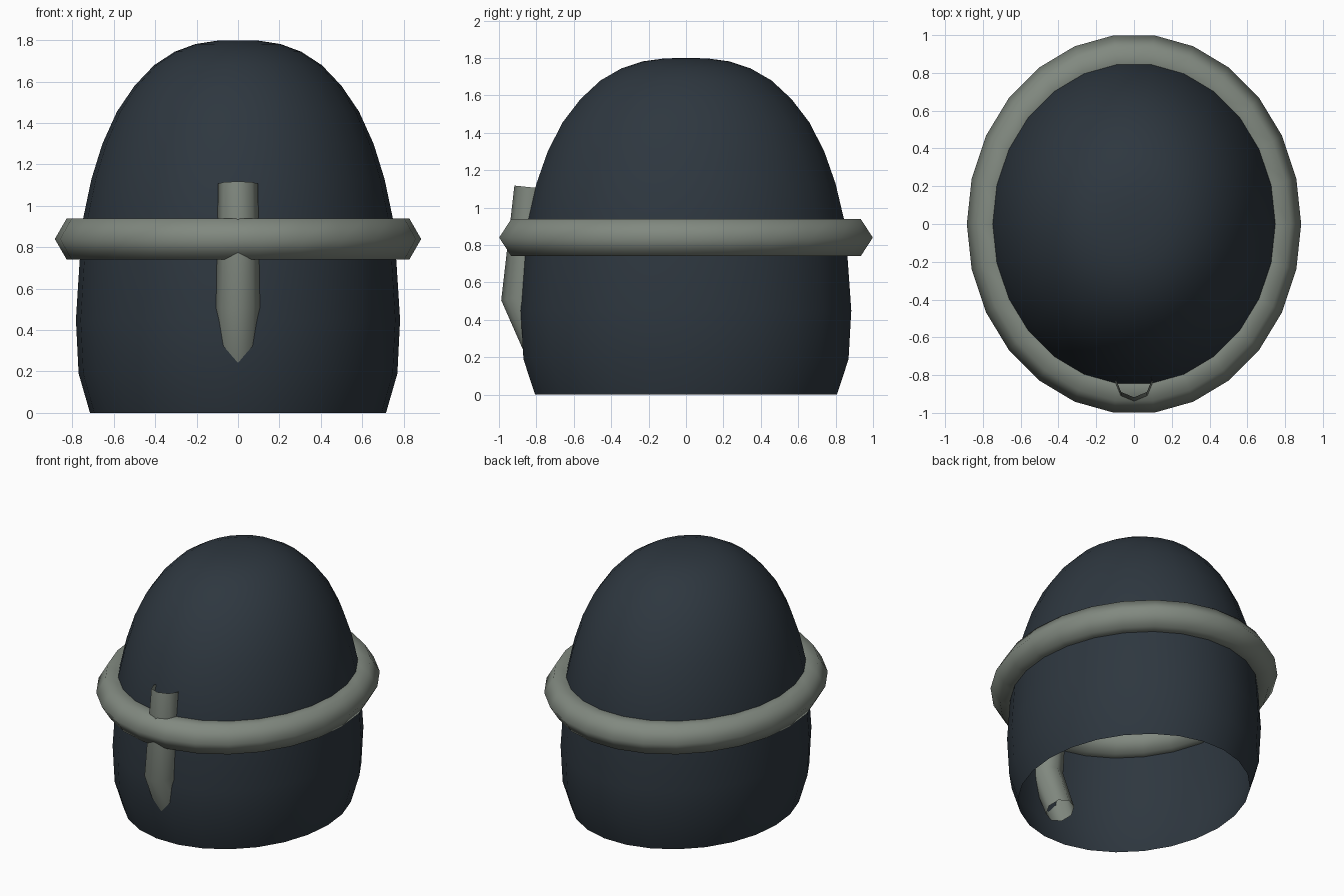
import bpy, math
from mathutils import Vector

if "Cube" in bpy.data.objects:
    bpy.data.objects.remove(bpy.data.objects["Cube"])

SIDES = 26          # segments around the helmet
RATIO = 1.137       # depth / width of the oval plan


def material(name, rgb):
    m = bpy.data.materials.new(name)
    m.diffuse_color = (*rgb, 1)
    m.use_nodes = True
    m.node_tree.nodes["Principled BSDF"].inputs["Base Color"].default_value = m.diffuse_color
    return m


def add_mesh(name, verts, faces, mat, angle):
    me = bpy.data.meshes.new(name)
    me.from_pydata(verts, [], faces)
    me.materials.append(mat)
    ob = bpy.data.objects.new(name, me)
    bpy.context.collection.objects.link(ob)
    bpy.ops.object.select_all(action='DESELECT')
    ob.select_set(True)
    bpy.context.view_layer.objects.active = ob
    bpy.ops.object.shade_smooth_by_angle(angle=math.radians(angle))
    return ob


def bridge(rows, n, closed=False):
    """Quads between consecutive rings of n vertices."""
    pairs = rows if closed else rows - 1
    return [(r * n + i, r * n + (i + 1) % n,
             (r + 1) % rows * n + (i + 1) % n, (r + 1) % rows * n + i)
            for r in range(pairs) for i in range(n)]


def oval(radius, z):
    return [(radius * math.cos(a), radius * RATIO * math.sin(a), z)
            for a in (math.tau * i / SIDES for i in range(SIDES))]


dark = material("dark slate", (0.027, 0.038, 0.050))
steel = material("grey green steel", (0.22, 0.25, 0.215))

# Open dome shell
profile = [(.715, 0), (.77, .19), (.783, .45), (.766, .72), (.748, .94),
           (.708, 1.13), (.655, 1.30), (.585, 1.455), (.50, 1.58),
           (.405, 1.68), (.305, 1.745), (.205, 1.782), (.1, 1.798)]
verts = [v for r, z in profile for v in oval(r, z)]
faces = bridge(len(profile), SIDES)
last = (len(profile) - 1) * SIDES
verts.append((0, 0, 1.8))
faces += [(last + i, last + (i + 1) % SIDES, len(verts) - 1) for i in range(SIDES)]
add_mesh("dome", verts, faces, dark, 60)

# Hexagonal-section brim ring
R, r = 0.77, 0.115
section = [(R + r * math.cos(math.tau * k / 6), 0.84 + r * math.sin(math.tau * k / 6))
           for k in range(6)]
add_mesh("brim_ring", [v for q, z in section for v in oval(q, z)],
         bridge(6, SIDES, True), steel, 75)

# Bent nose guard tube with open ends, lower end running inside the dome
path = [Vector((0, -.75, .20)), Vector((0, -.883, .52)), Vector((0, -.822, 1.108))]
d0 = (path[1] - path[0]).normalized()
d1 = (path[2] - path[1]).normalized()
verts, n = [], 8
for p, d, rad in zip(path, (d0, (d0 + d1).normalized(), d1), (.095, .106, .096)):
    out = d.cross(Vector((1, 0, 0)))
    for i in range(n):
        a = math.tau * i / n
        verts.append(p + Vector((1, 0, 0)) * rad * math.cos(a) - out * rad * math.sin(a))
add_mesh("nose_guard", verts, bridge(3, n), steel, 60)
